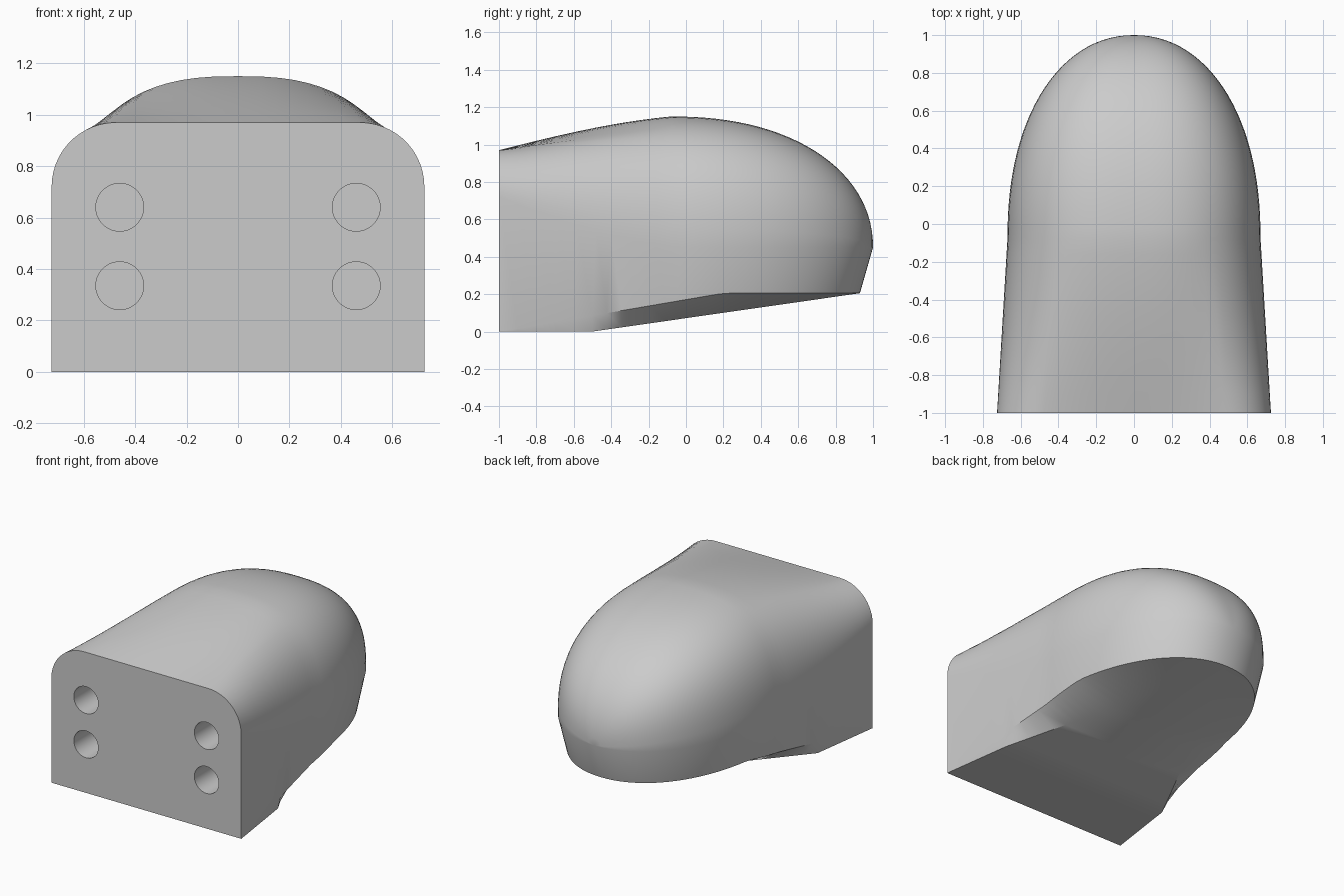
import bpy, bmesh, math
from mathutils import Matrix

if "Cube" in bpy.data.objects:
    bpy.data.objects.remove(bpy.data.objects["Cube"])

grey = bpy.data.materials.new("light_grey")
grey.diffuse_color = (0.6, 0.6, 0.6, 1)
grey.use_nodes = True
grey.node_tree.nodes["Principled BSDF"].inputs["Base Color"].default_value = grey.diffuse_color

N = 20          # points on one half of the upper outline
CORNER = 13     # of which this many form the rounded front corner


def lerp(a, b, t):
    return a + (b - a) * t


def half_section(y):
    """Right half outline from top centre down to bottom centre."""
    s = min(1, max(0, (y + 1) / 0.92))
    ease = 0.5 * s + 0.5 * math.sin(s * math.pi / 2)
    v = min(1, max(0, (y + 0.08) / 1.08))
    shrink = max(0, 1 - v ** 2.2) ** (1 / 2.1)
    pts = []
    for i in range(N, -1, -1):
        # rounded rectangle of the front face
        a = min(1, i / CORNER) * math.pi / 2
        flat = 1 - max(0, (i - CORNER) / (N - CORNER))
        fx = 0.475 * flat + 0.25 * math.cos(a)
        fz = 0.72 + 0.25 * math.sin(a)
        # domed section of the nose
        b = i / N * math.pi / 2
        dx = 0.67 * shrink * max(0, math.cos(b)) ** (2 / 2.6)
        dz = 0.45 + 0.7 * shrink * math.sin(b) ** (2 / 2.6)
        if i == N:
            fx = dx = 0
        pts.append((lerp(fx, dx, s), y, lerp(fz, dz, ease)))
    # lower edge, chamfer and sloping underside
    yb = -1 + (y + 1) * 0.965
    w = lerp(0.725, 0.67 * shrink, s) * (1 - 0.05 * s)
    pts.append((w, yb, min(0.205, (yb + 1) / 1.2 * 0.205)))
    if yb <= -0.5:
        bx, bz = lerp(0.725, 0.655, (yb + 1) / 0.5), 0
    else:
        t = (yb + 0.5) / 1.43
        bx, bz = 0.655 * (1 - t), 0.205 * t
    pts.append((min(bx, w), yb, bz))
    pts.append((0, yb, bz))
    return pts


# Body: loft of mirrored sections from front face to nose
stations = [-1 + 0.518 * k / 5 for k in range(6)]
stations += [-0.482 + 0.402 * k / 5 for k in range(1, 6)]
stations += [-0.08 + 1.08 * math.sin(k / 28 * math.pi / 2) for k in range(1, 29)]
bm = bmesh.new()
rings = []
for y in stations:
    half = half_section(y)
    ring = half + [(-x, py, z) for x, py, z in half[-2:0:-1]]
    rings.append([bm.verts.new(p) for p in ring])
count = len(rings[0])
for r0, r1 in zip(rings, rings[1:]):
    for i in range(count):
        j = (i + 1) % count
        bm.faces.new((r0[i], r0[j], r1[j], r1[i]))
bm.faces.new(rings[0])
bmesh.ops.remove_doubles(bm, verts=bm.verts, dist=0.0005)
bmesh.ops.recalc_face_normals(bm, faces=bm.faces)
mesh = bpy.data.meshes.new("body")
bm.to_mesh(mesh)
bm.free()
mesh.materials.append(grey)
body = bpy.data.objects.new("body", mesh)
bpy.context.collection.objects.link(body)

# Four round holes in the front face
bm = bmesh.new()
for x in (-0.46, 0.46):
    for z in (0.335, 0.64):
        m = Matrix.Translation((x, -1, z)) @ Matrix.Rotation(math.pi / 2, 4, 'X')
        bmesh.ops.create_cone(bm, cap_ends=True, segments=40, radius1=0.093,
                              radius2=0.093, depth=0.8, matrix=m)
cut_mesh = bpy.data.meshes.new("hole_cutter")
bm.to_mesh(cut_mesh)
bm.free()
cut_mesh.materials.append(grey)
cutter = bpy.data.objects.new("hole_cutter", cut_mesh)
bpy.context.collection.objects.link(cutter)
cutter.hide_render = True

mod = body.modifiers.new("holes", 'BOOLEAN')
mod.operation = 'DIFFERENCE'
mod.solver = 'EXACT'
mod.object = cutter
bpy.context.view_layer.objects.active = body
body.select_set(True)
bpy.ops.object.modifier_apply(modifier=mod.name)
bpy.data.objects.remove(cutter)
bpy.ops.object.shade_smooth_by_angle(angle=math.radians(30))
